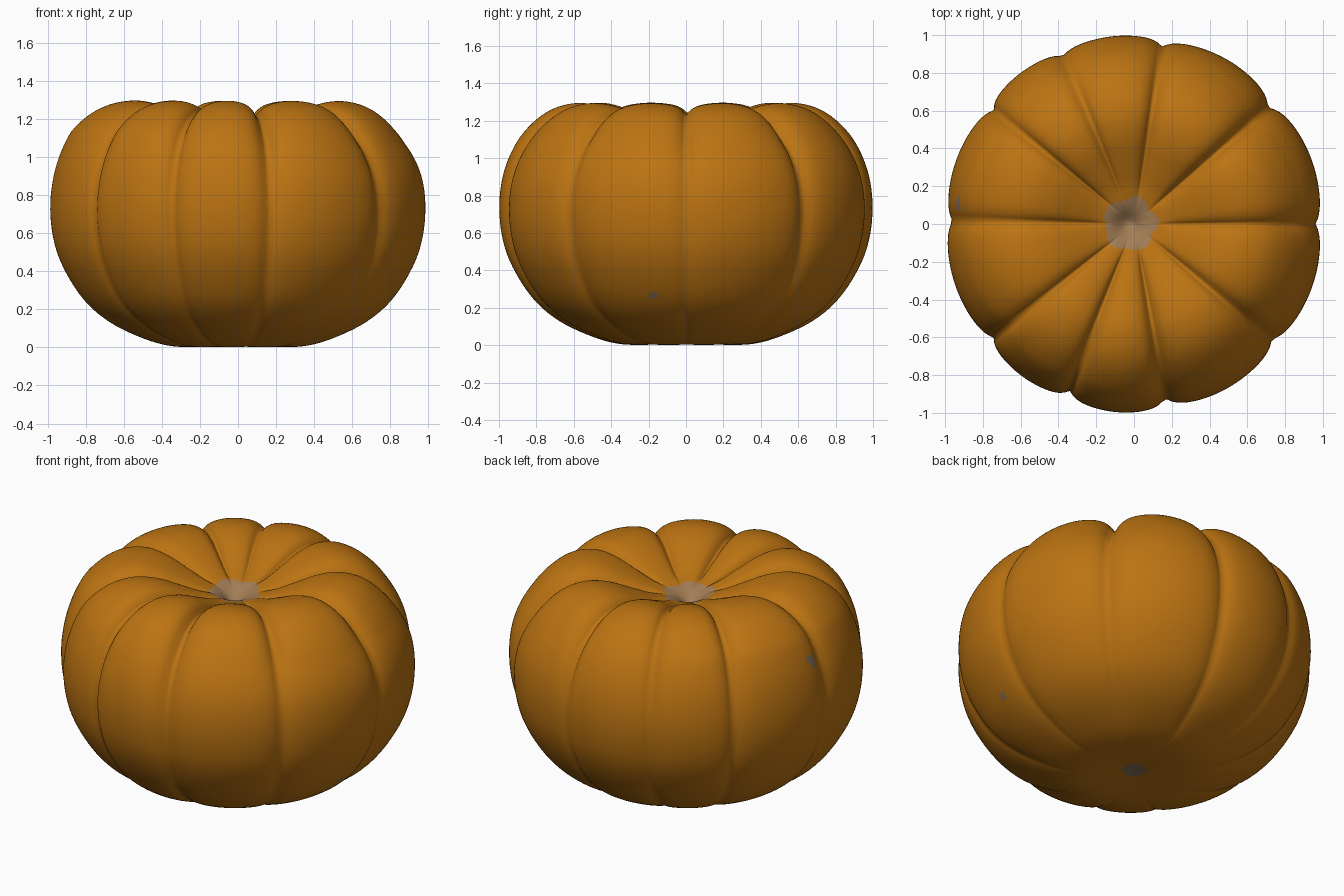
import bpy, bmesh, math
from mathutils import Vector

if "Cube" in bpy.data.objects:
    bpy.data.objects.remove(bpy.data.objects["Cube"])


def mat(name, rgb):
    m = bpy.data.materials.new(name)
    m.diffuse_color = (*rgb, 1)
    m.use_nodes = True
    m.node_tree.nodes["Principled BSDF"].inputs["Base Color"].default_value = m.diffuse_color
    return m


# ridge profile from bottom centre to stem hollow: radius, height, groove depth
PROFILE = [(0, .02, 0), (.2, .005, 0), (.35, .006, .004), (.5, .045, .01),
           (.68, .13, .02), (.82, .25, .026), (.93, .42, .036),
           (.985, .58, .045), (1.0, .76, .05), (.975, .93, .06),
           (.91, 1.08, .07), (.82, 1.19, .08), (.71, 1.265, .085),
           (.58, 1.295, .08), (.45, 1.275, .07), (.32, 1.22, .05),
           (.22, 1.175, .03), (.15, 1.15, .01), (.08, 1.13, 0), (0, 1.12, 0)]
# groove angle in degrees, strength
GROOVES = [(0, .8), (41, 1.25), (81, 1.0), (113, .75), (141, .9), (179, .8),
           (219, .9), (249, 1.1), (280, 1.3), (320, 1.0), (360, .8)]
N, SUB = 240, 5


def catmull(p, i, t):
    a, b, c, d = (Vector(p[max(0, min(len(p) - 1, i + k))]) for k in (-1, 0, 1, 2))
    return .5 * (2 * b + (c - a) * t + (2 * a - 5 * b + 4 * c - d) * t * t
                 + (3 * b - a - 3 * c + d) * t ** 3)


def groove(deg):
    """0 on a lobe ridge, rising to the groove strength in the crease."""
    for (a, sa), (b, sb) in zip(GROOVES, GROOVES[1:]):
        if a <= deg <= b:
            u = 2 * (deg - a) / (b - a) - 1
            s = sa if u < 0 else sb
            return s * (.45 * u * u + .55 * abs(u) ** 7)
    return 0


curve = [catmull(PROFILE, i, k / SUB) for i in range(len(PROFILE) - 1) for k in range(SUB)]
curve.append(Vector(PROFILE[-1]))

bm = bmesh.new()
rings = []
for i in range(1, len(curve) - 1):
    r, z, depth = curve[i]
    tan = (curve[i + 1] - curve[i - 1]).xy.normalized()
    nr, nz = tan.y, -tan.x
    ring = []
    for j in range(N):
        a = 2 * math.pi * j / N
        d = depth * groove(360 * j / N)
        rr, zz = r - nr * d, z - nz * d
        # the right shoulder sits a little lower
        zz -= .03 * math.cos(a) * max(0, 1 - abs(zz - 1.1) / .25) * min(1, max(0, (rr - .5) / .3))
        x, y = rr * math.cos(a), rr * math.sin(a)
        # small pit in the stem scar
        if z > 1 and r < .3:
            zz -= .05 * math.exp(-((x + .03) ** 2 + y * y) / .004)
        ring.append(bm.verts.new((x, y, max(0, zz))))
    rings.append(ring)
for lo, hi in zip(rings, rings[1:]):
    for j in range(N):
        k = (j + 1) % N
        bm.faces.new((lo[j], lo[k], hi[k], hi[j]))
bottom = bm.verts.new((0, 0, .02))
top = bm.verts.new((0, 0, 1.08))
for j in range(N):
    k = (j + 1) % N
    bm.faces.new((bottom, rings[0][k], rings[0][j]))
    bm.faces.new((top, rings[-1][j], rings[-1][k]))

# stem scar, blossom scar and two little blemishes
SPOTS = [(Vector((-.81, -.17, .27)), 0.0)]
for f in bm.faces:
    f.smooth = True
    c = f.calc_center_median()
    ang = math.atan2(c.y, c.x)
    if c.z > 1 and math.hypot(c.x + .02, c.y) < .14 + .012 * math.sin(5 * ang + 1):
        f.material_index = 1
    elif c.z < .1 and math.hypot(c.x, c.y) < .065:
        f.material_index = 2
    elif (c - Vector((-.94, .11, 1.01))).length < .05 and abs(c.y - .11) < .025:
        f.material_index = 2
    elif (c - Vector((.81, -.17, .27))).length < .03:
        f.material_index = 2

me = bpy.data.meshes.new("pumpkin_body")
bm.to_mesh(me)
bm.free()
me.materials.append(mat("pumpkin orange", (.50, .172, .006)))
me.materials.append(mat("stem scar tan", (.36, .205, .09)))
me.materials.append(mat("blemish grey brown", (.24, .17, .10)))
ob = bpy.data.objects.new("pumpkin_body", me)
bpy.context.collection.objects.link(ob)
